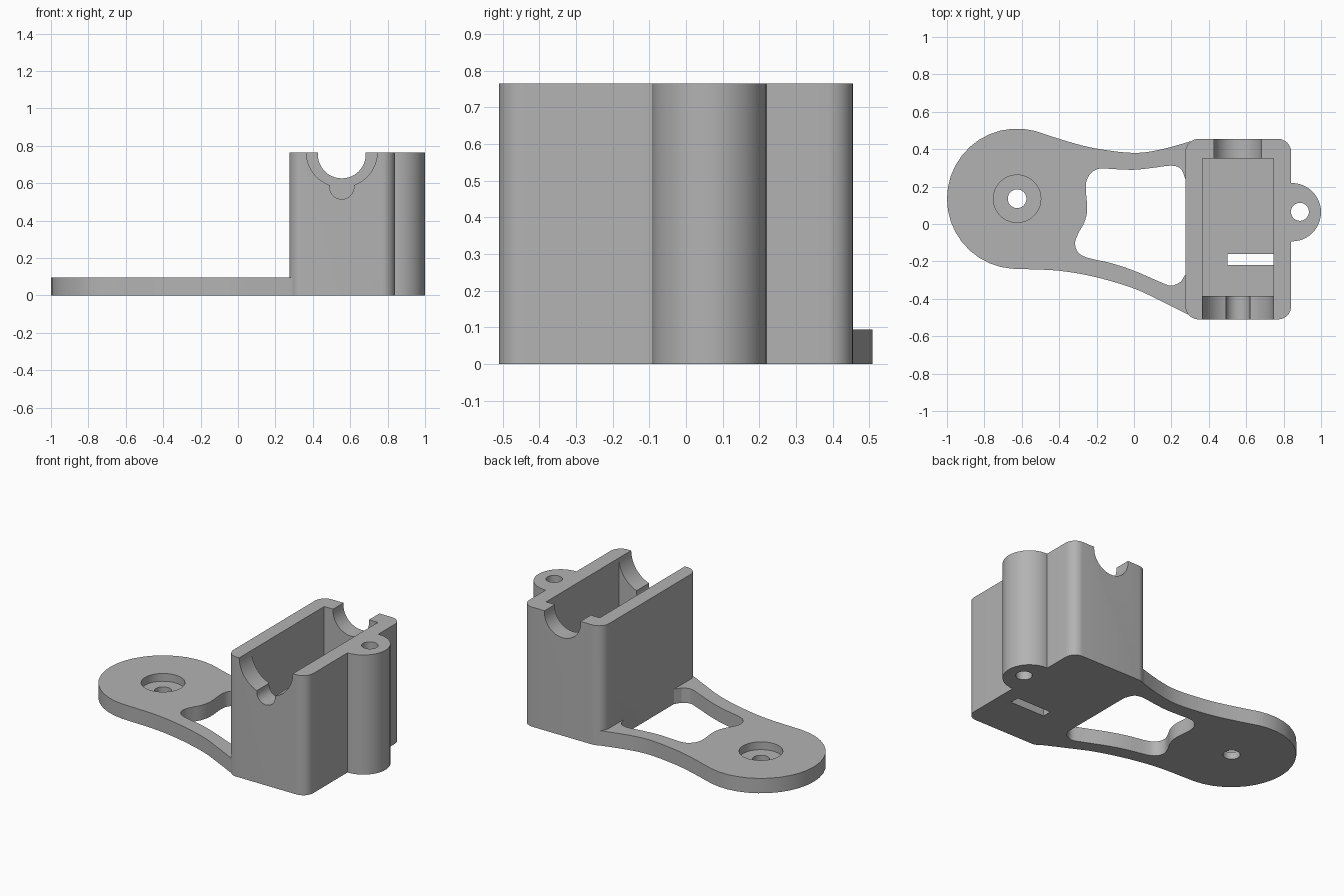
import bpy, bmesh
from math import sin, cos, pi, radians
from mathutils import Vector

if "Cube" in bpy.data.objects:
    bpy.data.objects.remove(bpy.data.objects["Cube"], do_unlink=True)

grey = bpy.data.materials.new("plain grey")
grey.use_nodes = True
COLOUR = (0.45, 0.45, 0.45, 1)
grey.diffuse_color = COLOUR
grey.node_tree.nodes["Principled BSDF"].inputs["Base Color"].default_value = COLOUR


def arc(cx, cy, r, a0, a1, n):
    """Points on an arc, angles in degrees."""
    return [(cx + r * cos(radians(a0 + (a1 - a0) * i / n)),
             cy + r * sin(radians(a0 + (a1 - a0) * i / n))) for i in range(n + 1)]


def circle(cx, cy, r, n=40):
    return arc(cx, cy, r, 0, 360, n)[:-1]


def rounded_rect(x0, x1, y0, y1, r):
    return (arc(x1 - r, y1 - r, r, 0, 90, 8) + arc(x0 + r, y1 - r, r, 90, 180, 8)
            + arc(x0 + r, y0 + r, r, 180, 270, 8) + arc(x1 - r, y0 + r, r, 270, 360, 8))


def spline(points, steps=4):
    """Smooth open curve through the points."""
    p = [Vector(q) for q in points]
    p = [2 * p[0] - p[1]] + p + [2 * p[-1] - p[-2]]
    out = []
    for a, b, c, d in zip(p, p[1:], p[2:], p[3:]):
        for i in range(steps):
            t = i / steps
            out.append(tuple(0.5 * (2 * b + (c - a) * t + (2 * a - 5 * b + 4 * c - d) * t * t
                                    + (3 * b - a - 3 * c + d) * t ** 3)))
    return out + [tuple(p[-2])]


def prism(name, outline, lo, hi, along="z"):
    """Extrude an outline along z, or an x-z outline along y."""
    place = (lambda u, v, w: (u, v, w)) if along == "z" else (lambda u, v, w: (u, w, v))
    bm = bmesh.new()
    face = bm.faces.new([bm.verts.new(place(u, v, lo)) for u, v in outline])
    new = bmesh.ops.extrude_face_region(bm, geom=[face])["geom"]
    bmesh.ops.translate(bm, vec=place(0, 0, hi - lo),
                        verts=[v for v in new if isinstance(v, bmesh.types.BMVert)])
    bmesh.ops.recalc_face_normals(bm, faces=bm.faces)
    mesh = bpy.data.meshes.new(name)
    bm.to_mesh(mesh)
    bm.free()
    mesh.materials.append(grey)
    obj = bpy.data.objects.new(name, mesh)
    bpy.context.collection.objects.link(obj)
    return obj


def combine(target, other, operation):
    mod = target.modifiers.new(operation, "BOOLEAN")
    mod.operation, mod.solver, mod.object = operation, "EXACT", other
    bpy.context.view_layer.objects.active = target
    bpy.ops.object.modifier_apply(modifier=mod.name)
    bpy.data.objects.remove(other, do_unlink=True)


PLATE, TOP = 0.095, 0.765
NX = 0.555  # centre line of the cradle notches

# Flat arm: round end flowing into the block
lower = spline([(-0.62, -0.24), (-0.4, -0.25), (-0.2, -0.285), (0, -0.345),
                (0.15, -0.415), (0.33, -0.505)])
upper = spline([(0.33, 0.45), (0.15, 0.4), (0, 0.38), (-0.2, 0.403), (-0.35, 0.44), (-0.5, 0.488)])
arm = prism("mounting_bracket", lower + [(0.5, -0.4), (0.5, 0.4)] + upper
            + arc(-0.625, 0.135, 0.375, 75, 266, 20), 0, PLATE)

# Window through the arm
window = spline([(0.25, -0.31), (0.2, -0.33), (0.14, -0.31), (0, -0.25), (-0.12, -0.21),
                 (-0.25, -0.18), (-0.3, -0.15), (-0.315, -0.1), (-0.295, -0.045),
                 (-0.265, 0.01), (-0.25, 0.08), (-0.258, 0.2), (-0.24, 0.26), (-0.19, 0.295),
                 (-0.1, 0.293), (0, 0.29), (0.1, 0.3), (0.2, 0.312), (0.25, 0.295), (0.275, 0.24)])
combine(arm, prism("window", window + [(0.3, 0.24), (0.3, -0.27), (0.275, -0.27)], -0.1, 0.3),
        "DIFFERENCE")

# Countersunk screw hole in the round end
combine(arm, prism("screw_recess", circle(-0.625, 0.135, 0.127), 0.045, 0.3), "DIFFERENCE")
combine(arm, prism("screw_hole", circle(-0.625, 0.135, 0.05), -0.1, 0.3), "DIFFERENCE")

# Tall block with a round side lug
block = prism("block", rounded_rect(0.275, 0.84, -0.51, 0.455, 0.07), 0, TOP)
combine(block, prism("lug", circle(0.844, 0.063, 0.156, 48), 0, TOP), "UNION")

# Lug hole, cavity, floor slot
combine(block, prism("lug_hole", circle(0.887, 0.065, 0.048), -0.1, 1), "DIFFERENCE")
for name, y0, y1, z0 in (("cavity", -0.385, 0.35, PLATE), ("floor_slot", -0.22, -0.16, -0.1)):
    combine(block, prism(name, [(0.365, y0), (0.745, y0), (0.745, y1), (0.365, y1)], z0, 1),
            "DIFFERENCE")

# Cradle notches in the end walls
for name, z, r, y0, y1 in (("front_notch", TOP + 0.003, 0.19, -0.6, -0.35),
                           ("front_keyway", 0.58, 0.065, -0.6, -0.35),
                           ("back_notch", 0.754, 0.128, 0.3, 0.6)):
    combine(block, prism(name, circle(NX, z, r, 48), y0, y1, "y"), "DIFFERENCE")

combine(arm, block, "UNION")

bpy.ops.object.select_all(action="DESELECT")
arm.select_set(True)
bpy.context.view_layer.objects.active = arm
bpy.ops.object.shade_smooth_by_angle(angle=radians(30))
